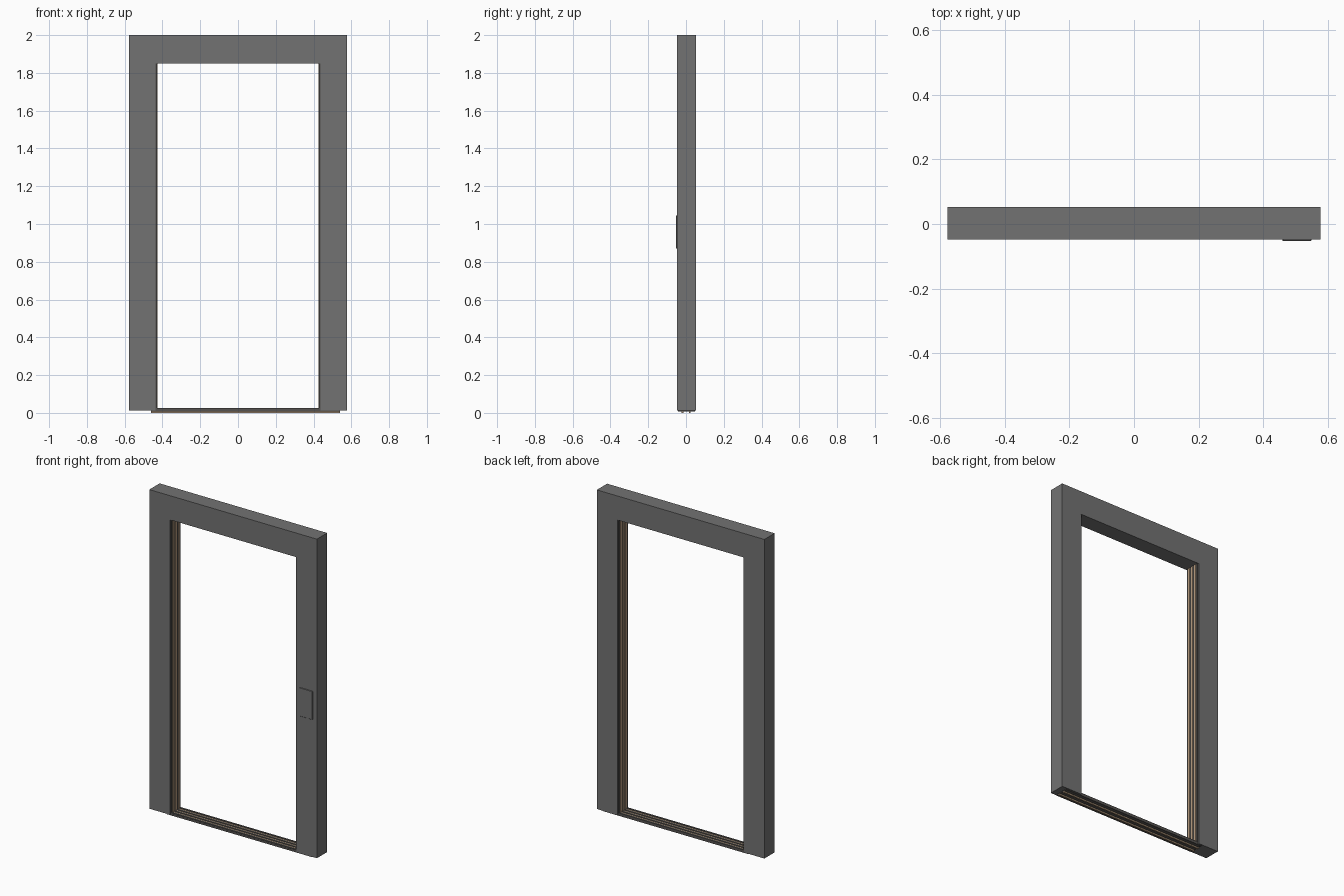
import bpy, bmesh

if "Cube" in bpy.data.objects:
    bpy.data.objects.remove(bpy.data.objects["Cube"])


def material(name, rgb):
    m = bpy.data.materials.new(name)
    m.diffuse_color = (*rgb, 1)
    m.use_nodes = True
    m.node_tree.nodes["Principled BSDF"].inputs["Base Color"].default_value = m.diffuse_color
    return m


DARK = material("dark_grey", (0.17, 0.17, 0.17))
TRACK = material("track_grey", (0.09, 0.085, 0.08))
BROWN = material("brown_seal", (0.48, 0.34, 0.22))


def make_object(name, bm, mat):
    bmesh.ops.recalc_face_normals(bm, faces=bm.faces)
    mesh = bpy.data.meshes.new(name)
    bm.to_mesh(mesh)
    bm.free()
    mesh.materials.append(mat)
    obj = bpy.data.objects.new(name, mesh)
    bpy.context.collection.objects.link(obj)
    return obj


def extrude_xz(name, outline, y0, y1, mat):
    """Extrude an outline drawn in the front view through the depth."""
    bm = bmesh.new()
    face = bm.faces.new([bm.verts.new((x, y0, z)) for x, z in outline])
    geom = bmesh.ops.extrude_face_region(bm, geom=[face])["geom"]
    moved = [g for g in geom if isinstance(g, bmesh.types.BMVert)]
    bmesh.ops.translate(bm, verts=moved, vec=(0, y1 - y0, 0))
    return make_object(name, bm, mat)


def box(name, x0, x1, y0, y1, z0, z1, mat):
    return extrude_xz(name, [(x0, z0), (x1, z0), (x1, z1), (x0, z1)], y0, y1, mat)


# Overall sizes
W, IN = 0.577, 0.436
FRONT, BACK = -0.048, 0.053
BASE, HEAD, TOP = 0.013, 1.85, 2.0

# Left jamb and header in one piece, lock-side jamb with its cover plate
extrude_xz("left_jamb_and_header",
           [(-W, BASE), (-IN, BASE), (-IN, HEAD), (IN, HEAD), (IN, TOP), (-W, TOP)],
           FRONT, BACK, DARK)
box("lock_jamb", IN, W, FRONT, BACK, BASE, TOP, DARK)
plate = box("lock_plate", 0.46, 0.549, -0.053, FRONT + 0.001, 0.869, 1.046, DARK)
bevel = plate.modifiers.new("soft_edge", "BEVEL")
bevel.width = 0.0015

# Jamb liners: brown strips standing between dark ribs
for side, label in ((-1, "left"), (1, "lock")):
    for i in range(4):
        y = -0.036 + i * 0.026
        a, b = sorted((side * (IN + 0.002), side * (IN - 0.006)))
        box(f"{label}_jamb_rib_{i}", a, b, y - 0.006, y + 0.006, BASE, HEAD, TRACK)
    for i in range(3):
        y = -0.023 + i * 0.026
        a, b = sorted((side * (IN + 0.002), side * (IN - 0.009)))
        box(f"{label}_jamb_seal_{i}", a, b, y - 0.007, y + 0.007, BASE, HEAD, BROWN)

# Threshold: dark base, ribs and brown strips on top, two runners underneath
box("threshold_base", -0.46, 0.54, -0.043, 0.048, 0.008, 0.02, TRACK)
for i in range(4):
    y = -0.036 + i * 0.026
    box(f"threshold_rib_{i}", -IN, IN, y - 0.006, y + 0.006, 0.018, 0.026, TRACK)
for i in range(3):
    y = -0.023 + i * 0.026
    box(f"threshold_seal_{i}", -IN, IN, y - 0.006, y + 0.006, 0.018, 0.023, BROWN)
for i, y in enumerate((-0.018, 0.02)):
    box(f"threshold_runner_{i}", -0.46, 0.54, y - 0.005, y + 0.005, 0.0, 0.01, BROWN)
